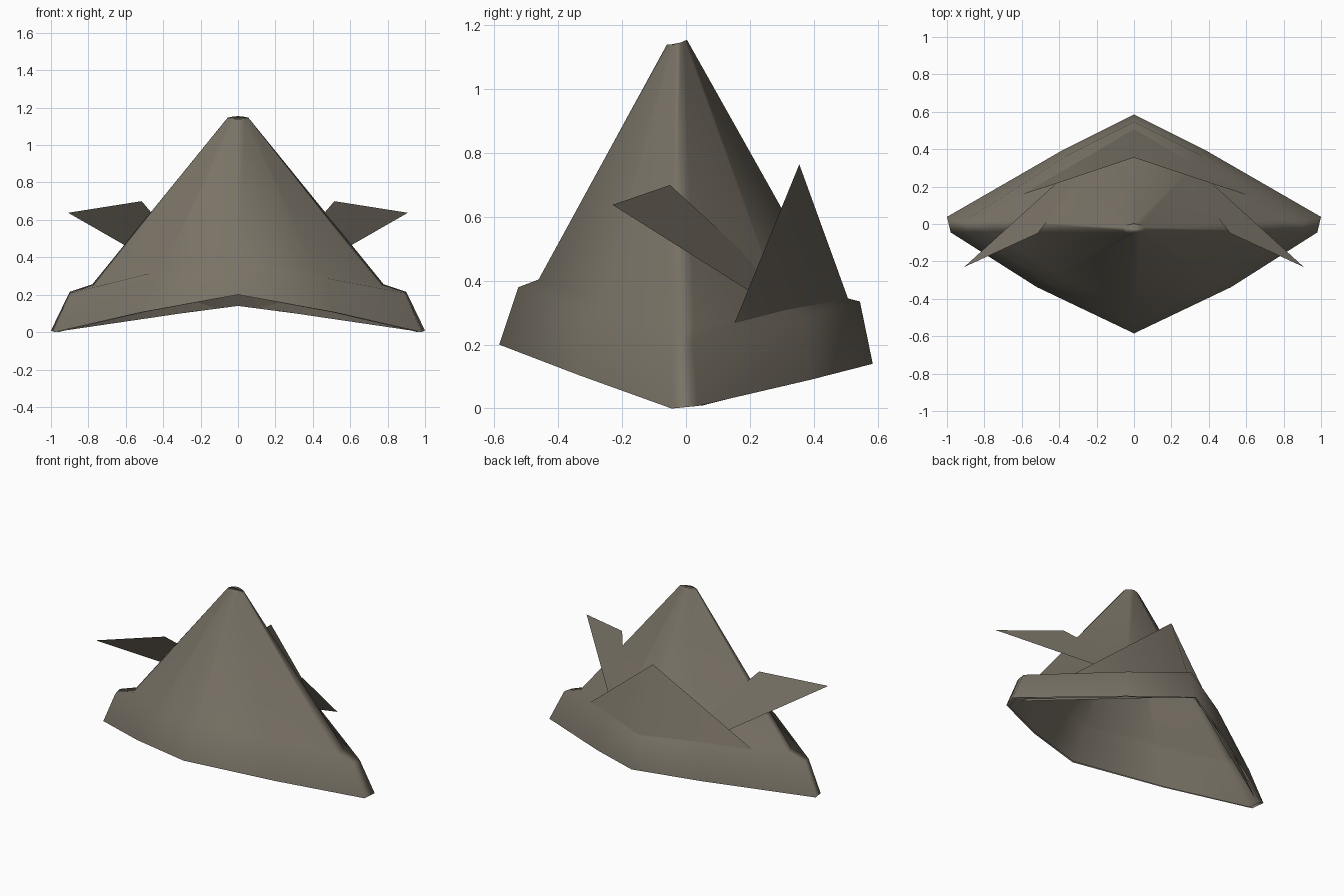
import bpy
import math
from mathutils import Vector

if "Cube" in bpy.data.objects:
    bpy.data.objects.remove(bpy.data.objects["Cube"])

paper = bpy.data.materials.new("grey_brown_paper")
paper.use_nodes = True
COLOR = (0.19, 0.168, 0.132, 1)
paper.diffuse_color = COLOR
paper.node_tree.nodes["Principled BSDF"].inputs["Base Color"].default_value = COLOR


def make(name, verts, faces, smooth=None):
    mesh = bpy.data.meshes.new(name)
    mesh.from_pydata(verts, [], faces)
    mesh.materials.append(paper)
    obj = bpy.data.objects.new(name, mesh)
    bpy.context.collection.objects.link(obj)
    if smooth:
        bpy.ops.object.select_all(action="DESELECT")
        bpy.context.view_layer.objects.active = obj
        obj.select_set(True)
        bpy.ops.object.shade_smooth_by_angle(angle=math.radians(smooth))
    return obj


def mirrored(half):
    """Close a half ring, given from front to back on the left side."""
    return [Vector(p) for p in half] + [Vector((-x, y, z)) for x, y, z in reversed(half[1:-1])]


def loft(name, loops, cap=False):
    """Skin a stack of closed rings, from the bottom up."""
    n = len(loops[0])
    verts = [v for loop in loops for v in loop]
    faces = [(r * n + i, r * n + (i + 1) % n, (r + 1) * n + (i + 1) % n, (r + 1) * n + i)
             for r in range(len(loops) - 1) for i in range(n)]
    if cap:
        faces.append(tuple(range(len(verts) - n, len(verts))))
    return make(name, verts, faces, 75)


rim = mirrored([(0, -.585, .2), (.52, -.337, .105), (.98, -.045, 0),
                (1, .038, .008), (.39, .39, .09), (0, .585, .14)])
brim_edge = mirrored([(0, -.525, .38), (.46, -.31, .29), (.89, -.045, .21),
                      (.9, .02, .215), (.36, .365, .285), (0, .545, .335)])
tip = mirrored([(0, -.06, 1.14), (.035, -.05, 1.14), (.06, -.035, 1.14),
                (.055, -.015, 1.147), (.03, -.005, 1.152), (0, .003, 1.155)])
inner_rim = [Vector((v.x * .98, v.y * .98, v.z)) for v in rim]
cone_foot = [a.lerp(b, .217) for a, b in zip(inner_rim, tip)]

# Outer sheet: brim wall, brim fold, cone and blunt tip
shell = loft("hat_shell", [rim, brim_edge, cone_foot, tip], cap=True)
even = shell.modifiers.new("even_shading", "WEIGHTED_NORMAL")
even.mode = "FACE_AREA"
even.weight = 50
even.keep_sharp = True

# Inner sheet carries the cone straight down behind the brim
loft("inner_band", [inner_rim, cone_foot])

# Back panel rises from the rim, between the brim and the cone
make("back_flap",
     [(0, .355, .765), (.93, .046, .008), (0, .58, .145), (-.93, .046, .008)],
     [(0, 1, 2), (0, 2, 3)], 80)

# Paper wings fan out from the middle of the back, behind the flap
for side, name in ((1, "left_wing"), (-1, "right_wing")):
    wing = [(.908, -.23, .638), (.515, -.05, .7), (.04, .56, .14)]
    make(name, [(side * x, y, z) for x, y, z in wing], [(0, 1, 2)[::side]])
